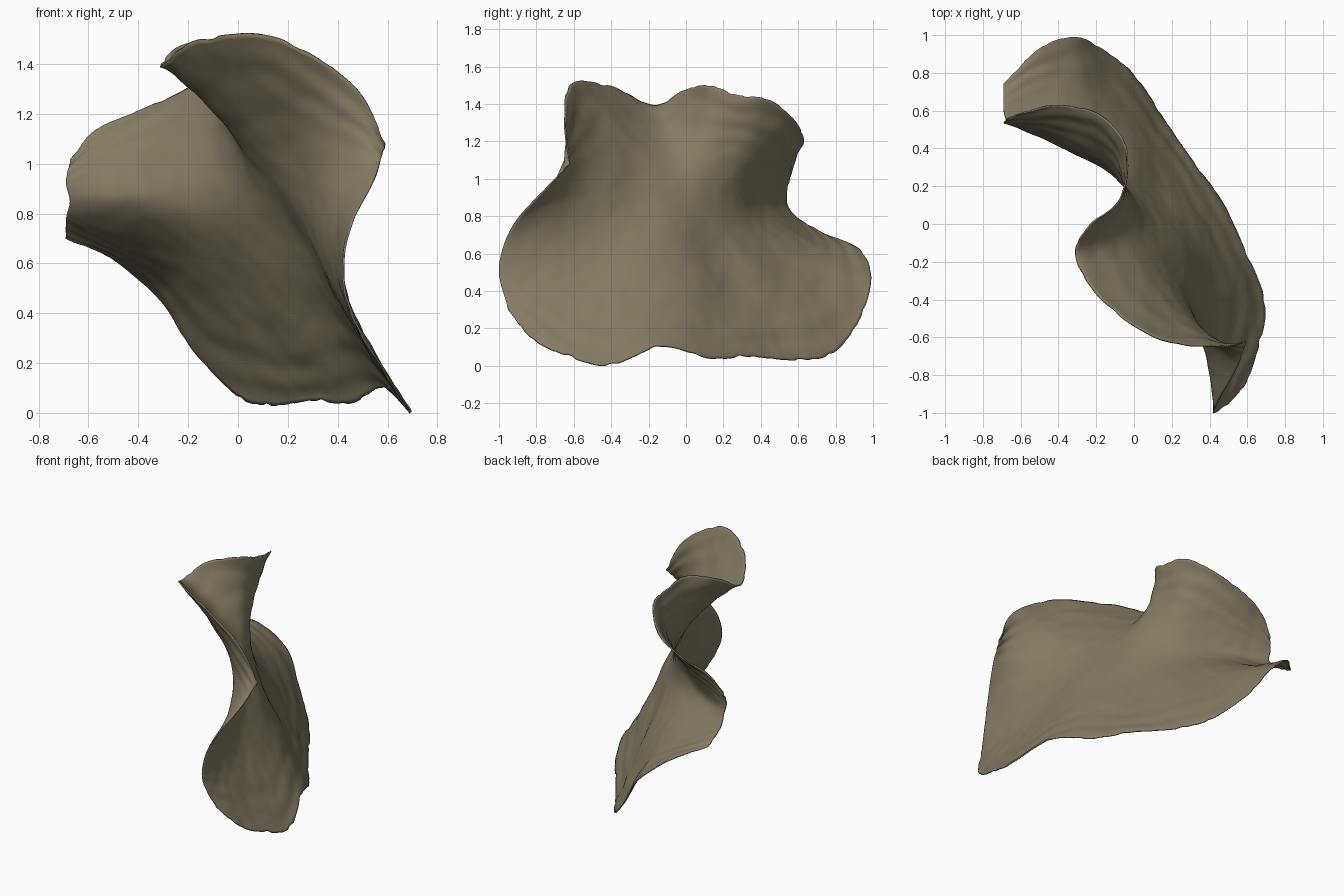
import bpy, math
from mathutils import Vector, noise

if "Cube" in bpy.data.objects:
    bpy.data.objects.remove(bpy.data.objects["Cube"])

# Guide curves running from the rear left end to the front right end
bottom_edge = [(-.69, .74, .70), (-.5, .93, .62), (-.32, .99, .47), (-.18, .93, .25),
               (0, .79, .07), (.13, .6, .03), (.3, .35, .05), (.46, .13, .04),
               (.58, -.13, .1), (.69, -.42, 0), (.65, -.68, .07), (.59, -.84, .16), (.5, -.95, .3)]
low = [(-.69, .6, .78), (-.33, .68, .62), (-.01, .48, .42), (.17, .21, .4),
       (.38, -.1, .42), (.45, -.6, .38), (.42, -1, .52)]
waist = [(-.675, .54, .85), (-.38, .41, .83), (-.13, .285, .82), (.03, .12, .8),
         (.21, -.13, .8), (.315, -.46, .7), (.45, -.93, .74)]
high = [(-.69, .535, .93), (-.41, .48, 1.02), (-.13, .35, 1.12), (-.03, .14, 1.15),
        (-.01, -.1, 1.12), (.25, -.43, 1.08), (.55, -.75, .95)]
top_edge = [(-.67, .55, 1.02), (-.58, .59, 1.13), (-.42, .63, 1.2), (-.2, .59, 1.3),
            (-.06, .45, 1.42), (-.04, .27, 1.45), (-.08, .12, 1.5), (-.24, -.01, 1.47),
            (-.31, -.17, 1.39), (-.17, -.41, 1.49), (.14, -.61, 1.51), (.46, -.64, 1.32),
            (.59, -.62, 1.08)]


def spline(pts, t):
    """Catmull-Rom curve through pts, t from 0 to 1."""
    p = [Vector(q) for q in pts]
    p = [2 * p[0] - p[1]] + p + [2 * p[-1] - p[-2]]
    s = t * (len(pts) - 1)
    i = min(int(s), len(pts) - 2)
    f = s - i
    a, b, c, d = p[i:i + 4]
    return 0.5 * (2 * b + (c - a) * f + (2 * a - 5 * b + 4 * c - d) * f * f
                  + (3 * b - a - 3 * c + d) * f ** 3)


# Sheet lofted through the guide curves
NU, NV = 220, 110
rows = (bottom_edge, low, waist, high, top_edge)
verts, faces = [], []
for i in range(NU + 1):
    u = i / NU
    column = [spline(r, u) for r in rows]
    for j in range(NV + 1):
        v = j / NV
        # ragged rims
        rag = 0.012 * noise.noise(Vector((u * 45, round(v), 0)))
        rim = max(0, 1 - min(v, 1 - v) / 0.15)
        verts.append(spline(column, min(1, max(0, v + rag * rim * (1 if v > .5 else -1)))))
for i in range(NU):
    for j in range(NV):
        a = i * (NV + 1) + j
        faces.append((a, a + 1, a + NV + 2, a + NV + 1))


# Relax the inside of the sheet so the folds stay round; rims stay put
def relax(pts, passes):
    w = NV + 1
    for _ in range(passes):
        new = list(pts)
        for i in range(1, NU):
            for j in range(1, NV):
                k = i * w + j
                new[k] = (pts[k - 1] + pts[k + 1] + pts[k - w] + pts[k + w]) * 0.25
        pts = new
    return pts


verts = relax(verts, 60)
mesh = bpy.data.meshes.new("curled_sheet")
mesh.from_pydata(verts, [], faces)
mesh.update()

# Growth ripples parallel to the rims, and soft lumps
normals = [vt.normal.copy() for vt in mesh.vertices]
for k, vt in enumerate(mesh.vertices):
    u, v = (k // (NV + 1)) / NU, (k % (NV + 1)) / NV
    rim = max(0, abs(v - .5) * 2 - .35)
    wob = noise.noise(Vector((u * 6, v * 3, 4)))
    lump = 0.010 * noise.noise(vt.co * 4) + 0.003 * noise.noise(vt.co * 12)
    ripple = 0.005 * rim * math.sin(v * 65 + wob * 5)
    vt.co += normals[k] * (lump + ripple)

sheet = bpy.data.objects.new("curled_sheet", mesh)
bpy.context.collection.objects.link(sheet)
mat = bpy.data.materials.new("dull olive brown")
mat.diffuse_color = (0.235, 0.195, 0.125, 1)
mat.use_nodes = True
mat.node_tree.nodes["Principled BSDF"].inputs["Base Color"].default_value = mat.diffuse_color
mesh.materials.append(mat)

# Thin body
solid = sheet.modifiers.new("thickness", 'SOLIDIFY')
solid.thickness = 0.008
solid.offset = 0

bpy.context.view_layer.objects.active = sheet
sheet.select_set(True)
bpy.ops.object.shade_smooth_by_angle(angle=math.radians(50))
